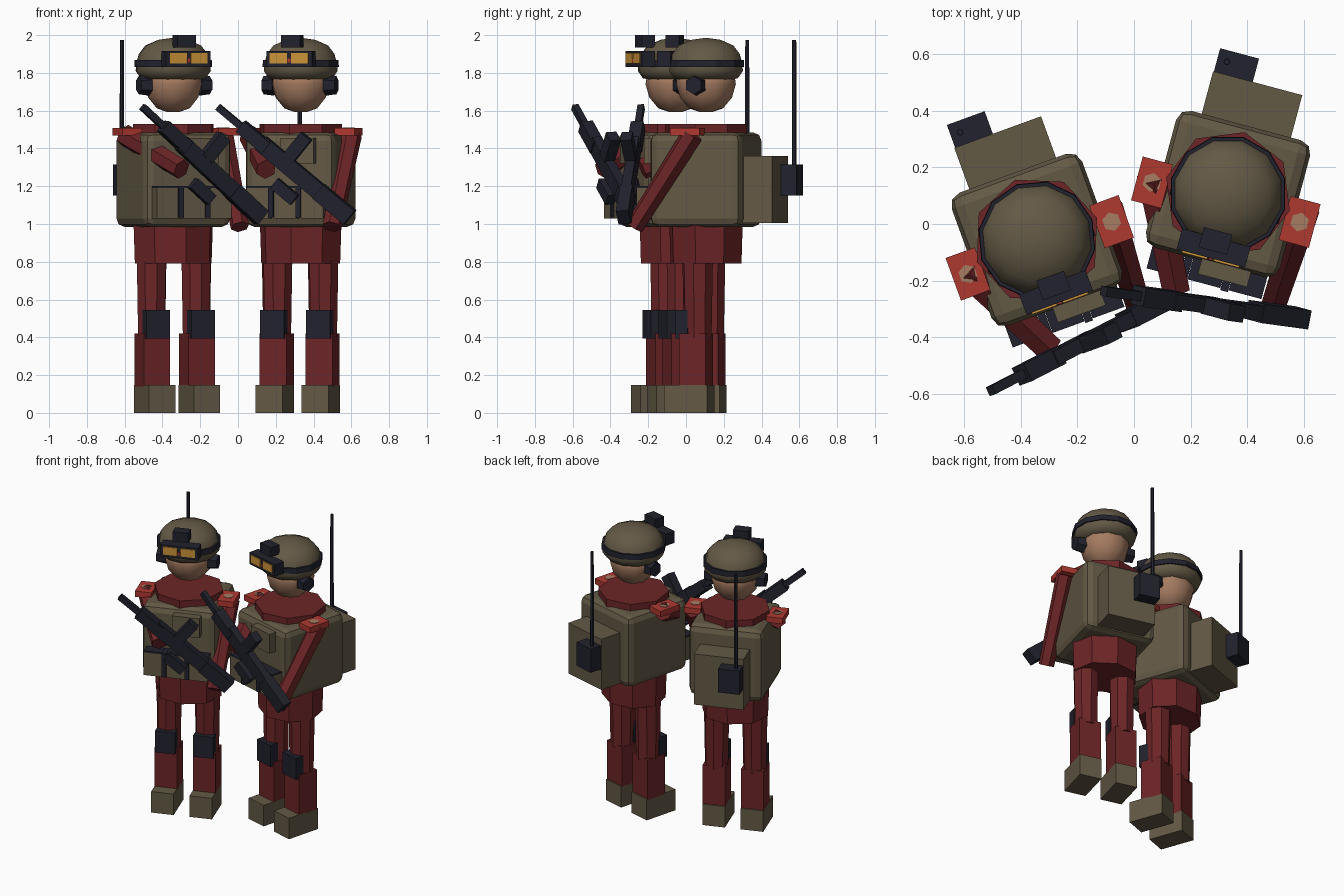
import bpy, bmesh, math
from mathutils import Matrix, Vector

if "Cube" in bpy.data.objects:
    bpy.data.objects.remove(bpy.data.objects["Cube"])


def material(name, r, g, b):
    m = bpy.data.materials.new(name)
    m.diffuse_color = (r, g, b, 1)
    m.use_nodes = True
    m.node_tree.nodes["Principled BSDF"].inputs["Base Color"].default_value = m.diffuse_color
    return m


OLIVE = material("olive_drab", .125, .10, .06)
NAVY = material("dark_gear", .015, .016, .026)
RED = material("dark_red_cloth", .15, .018, .02)
PAD = material("bright_red_pad", .42, .04, .03)
SKIN = material("skin", .38, .20, .12)
LENS = material("amber_lens", .60, .29, .04)

place = Matrix()      # where the current soldier stands
prefix = ""


def finish(bm, name, mat, smooth=False):
    bmesh.ops.recalc_face_normals(bm, faces=bm.faces)
    bm.transform(place)
    me = bpy.data.meshes.new(prefix + name)
    bm.to_mesh(me)
    bm.free()
    me.materials.append(mat)
    for p in me.polygons:
        p.use_smooth = smooth
    ob = bpy.data.objects.new(prefix + name, me)
    bpy.context.collection.objects.link(ob)
    return ob


def box(name, mat, x, y, z, bevel=0, frame=Matrix()):
    """Box from ranges along each axis, optionally in a tilted frame."""
    bm = bmesh.new()
    bmesh.ops.create_cube(bm, size=1)
    for v in bm.verts:
        v.co = [(a + b) / 2 + c * (b - a) for (a, b), c in zip((x, y, z), v.co)]
    if bevel:
        bmesh.ops.bevel(bm, geom=bm.edges[:], offset=bevel, segments=2,
                        profile=.5, affect='EDGES')
    bm.transform(frame)
    return finish(bm, name, mat)


def rod(name, mat, p, q, r1, r2, sides, sy=1, turn=0):
    """Tapered prism between two points."""
    p, q = Vector(p), Vector(q)
    d = q - p
    bm = bmesh.new()
    bmesh.ops.create_cone(bm, cap_ends=True, segments=sides, radius1=r1,
                          radius2=r2, depth=d.length)
    bm.transform(Matrix.Translation((p + q) / 2)
                 @ d.to_track_quat('Z', 'Y').to_matrix().to_4x4()
                 @ Matrix.Diagonal((1, sy, 1, 1)) @ Matrix.Rotation(turn, 4, 'Z'))
    return finish(bm, name, mat)


def lathe(name, mat, profile, sides, smooth=False, closed=False):
    bm = bmesh.new()
    rings = [[bm.verts.new((r * math.cos(2 * math.pi * i / sides),
                            r * math.sin(2 * math.pi * i / sides), z))
              for i in range(sides)] for r, z in profile]
    pairs = list(zip(rings, rings[1:]))
    if closed:
        pairs.append((rings[-1], rings[0]))
    for a, b in pairs:
        for i in range(sides):
            j = (i + 1) % sides
            bm.faces.new((a[i], a[j], b[j], b[i]))
    if not closed:
        bm.faces.new(rings[0])
        bm.faces.new(rings[-1])
    return finish(bm, name, mat, smooth)


def soldier():
    # legs
    for side, s in (("left", -1), ("right", 1)):
        c = .126 * s
        box(side + "_boot", OLIVE, (c - .074, c + .074), (-.178, .06), (0, .147))
        box(side + "_shin", RED, (c - .074, c + .074), (-.094, .052), (.14, .42))
        rod(side + "_thigh", RED, (c, -.012, .40), (c, -.012, .85), .076, .084, 8)
        box(side + "_knee_pad", NAVY, (c - .066, c + .066), (-.116, -.05), (.395, .545))
    # body
    rod("hips", RED, (0, 0, .79), (0, 0, 1.02), .216, .224, 8, sy=.9)
    rod("torso", RED, (0, 0, 1.0), (0, 0, 1.53), .215, .226, 8)
    box("vest", OLIVE, (-.245, .245), (-.25, .25), (.985, 1.485), bevel=.045)
    # chest gear
    box("chest_pocket", OLIVE, (-.03, .15), (-.30, -.24), (1.32, 1.455))
    for i in (-1, 0, 1):
        c = .15 * i
        box("pouch", OLIVE, (c - .06, c + .06), (-.325, -.24), (1.03, 1.19))
        box("pouch_flap", NAVY, (c - .06, c + .06), (-.328, -.24), (1.19, 1.20))
    for s in (-1, 1):
        box("pouch_magazine", NAVY, (.075 * s - .014, .075 * s + .014),
            (-.335, -.24), (1.035, 1.20))
    # backpack, radio and aerial
    box("backpack", OLIVE, (-.163, .163), (.24, .405), (1.005, 1.36))
    box("radio", NAVY, (-.16, -.018), (.40, .49), (1.15, 1.315))
    rod("aerial", NAVY, (-.125, .45, 1.30), (-.125, .45, 1.975), .013, .011, 6)
    # arms and shoulder pads
    rod("right_arm", RED, (.275, .0, 1.475), (.258, -.325, .985), .06, .05, 6)
    rod("left_arm", RED, (-.275, -.01, 1.47), (-.09, -.375, 1.29), .06, .055, 6)
    for side, s in (("left", -1), ("right", 1)):
        c = .27 * s
        box(side + "_shoulder_pad", PAD, (c - .055, c + .055), (-.11, .05), (1.468, 1.508))
        rod(side + "_shoulder_patch", SKIN, (c, -.03, 1.505), (c, -.03, 1.511), .034, .034, 6)
    # head and helmet
    lathe("head", SKIN, [(.03, 1.592), (.09, 1.612), (.138, 1.67), (.158, 1.74),
                         (.15, 1.80)], 10, True)
    lathe("helmet", OLIVE, [(.13, 1.762), (.175, 1.772), (.202, 1.81), (.199, 1.85),
                            (.185, 1.90), (.15, 1.945), (.08, 1.975), (.015, 1.984)],
          12, True)
    lathe("helmet_strap", NAVY, [(.18, 1.832), (.209, 1.832), (.207, 1.868),
                                 (.17, 1.868)], 12, closed=True)
    for side, s in (("left", -1), ("right", 1)):
        rod(side + "_ear_cup", NAVY, (.14 * s, -.015, 1.735), (.20 * s, -.015, 1.735),
            .056, .048, 6)
    # goggles and helmet mount
    box("goggle_frame", NAVY, (-.125, .125), (-.235, -.16), (1.832, 1.915))
    for side, s in (("left", -1), ("right", 1)):
        c = .058 * s
        box(side + "_lens", LENS, (c - .047, c + .047), (-.242, -.234), (1.85, 1.905))
    box("goggle_bridge", PAD, (-.008, .008), (-.241, -.234), (1.855, 1.875))
    box("helmet_mount", NAVY, (-.052, .052), (-.208, -.135), (1.935, 2.0))
    # rifle, in a frame running from muzzle to stock
    muzzle, butt = Vector((-.335, -.445, 1.62)), Vector((.365, -.355, 1.035))
    ax = (butt - muzzle).normalized()
    thick = ax.cross(Vector((.645, 0, .765))).normalized()
    up = thick.cross(ax)
    f = Matrix.Translation(muzzle) @ Matrix((ax, thick, up)).transposed().to_4x4()
    L = (butt - muzzle).length
    box("rifle_barrel", NAVY, (0, .24), (-.017, .017), (-.018, .018), frame=f)
    box("rifle_handguard", NAVY, (.16, .34), (-.034, .034), (-.036, .036), frame=f)
    box("rifle_body", NAVY, (.30, .74), (-.026, .026), (-.044, .044), frame=f)
    box("rifle_stock", NAVY, (.70, L), (-.034, .034), (-.046, .046), frame=f)
    box("rifle_magazine", NAVY, (.43, .50), (-.03, .03), (.03, .185), frame=f)
    box("rifle_grip", NAVY, (.49, .63), (-.02, .03), (-.15, -.085), frame=f)


# two soldiers, each turned towards the other
for prefix, x, y, turn in (("first_", -.343, -.056, 20), ("second_", .332, .106, -15)):
    place = Matrix.Translation((x, y, 0)) @ Matrix.Rotation(math.radians(turn), 4, 'Z')
    soldier()
